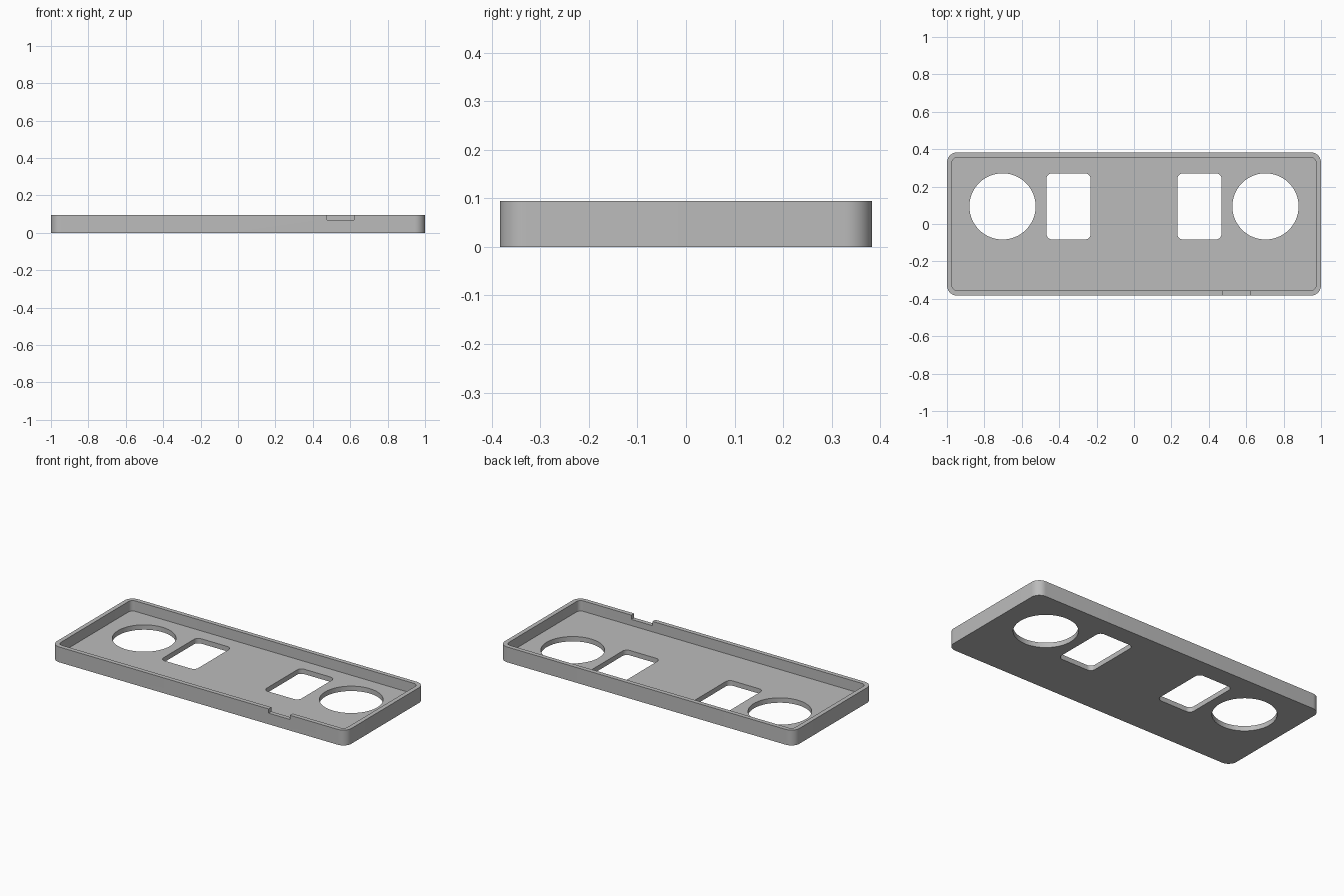
import bpy
import bmesh
from math import cos, sin, pi, radians

old = bpy.data.objects.get("Cube")
if old:
    bpy.data.objects.remove(old, do_unlink=True)

HALF_X, HALF_Y, HEIGHT = 1.0, 0.383, 0.094
WALL, FLOOR = 0.027, 0.03
HOLE_Y = 0.094

grey = bpy.data.materials.new("plain grey")
grey.use_nodes = True
colour = (0.5, 0.5, 0.5, 1)
grey.diffuse_color = colour
grey.node_tree.nodes["Principled BSDF"].inputs["Base Color"].default_value = colour


def rounded_slab(name, cx, cy, hx, hy, radius, z0, z1, steps=10):
    """Extruded rectangle with rounded corners; a full radius gives a disc."""
    corners = [(1, 1), (-1, 1), (-1, -1), (1, -1)]
    points = []
    for quarter, (sx, sy) in enumerate(corners):
        for i in range(steps + 1):
            a = (quarter + i / steps) * pi / 2
            points.append((cx + sx * (hx - radius) + radius * cos(a),
                           cy + sy * (hy - radius) + radius * sin(a), z0))
    bm = bmesh.new()
    base = bm.faces.new([bm.verts.new(p) for p in points])
    top = bmesh.ops.extrude_face_region(bm, geom=[base])["geom"]
    bmesh.ops.translate(bm, vec=(0, 0, z1 - z0),
                        verts=[v for v in top if isinstance(v, bmesh.types.BMVert)])
    bmesh.ops.remove_doubles(bm, verts=bm.verts, dist=1e-5)
    bmesh.ops.recalc_face_normals(bm, faces=bm.faces)
    mesh = bpy.data.meshes.new(name)
    bm.to_mesh(mesh)
    bm.free()
    mesh.materials.append(grey)
    obj = bpy.data.objects.new(name, mesh)
    bpy.context.collection.objects.link(obj)
    return obj


# Shallow tray
tray = rounded_slab("tray", 0, 0, HALF_X, HALF_Y, 0.055, 0, HEIGHT)

# Cavity, then round and rectangular openings on both sides
cutters = [rounded_slab("cavity_cutter", 0, 0, HALF_X - WALL, HALF_Y - WALL,
                        0.028, FLOOR, HEIGHT + 0.1)]
for side, label in ((1, "left"), (-1, "right")):
    cutters.append(rounded_slab(label + "_round_cutter", side * 0.703, HOLE_Y,
                                0.177, 0.177, 0.177, -0.1, 0.2, 24))
    cutters.append(rounded_slab(label + "_window_cutter", side * 0.35, HOLE_Y,
                                0.118, 0.177, 0.03, -0.1, 0.2))

# Notch in the front wall
cutters.append(rounded_slab("notch_cutter", 0.548, -HALF_Y, 0.072, 0.05,
                            0.001, 0.068, HEIGHT + 0.1, 1))

for cutter in cutters:
    mod = tray.modifiers.new(cutter.name, "BOOLEAN")
    mod.operation = "DIFFERENCE"
    mod.solver = "EXACT"
    mod.object = cutter

# Apply the cuts and remove the helpers
bpy.context.view_layer.objects.active = tray
tray.select_set(True)
for mod in list(tray.modifiers):
    bpy.ops.object.modifier_apply(modifier=mod.name)
for cutter in cutters:
    bpy.data.objects.remove(cutter, do_unlink=True)
bpy.ops.object.shade_smooth_by_angle(angle=radians(30))
